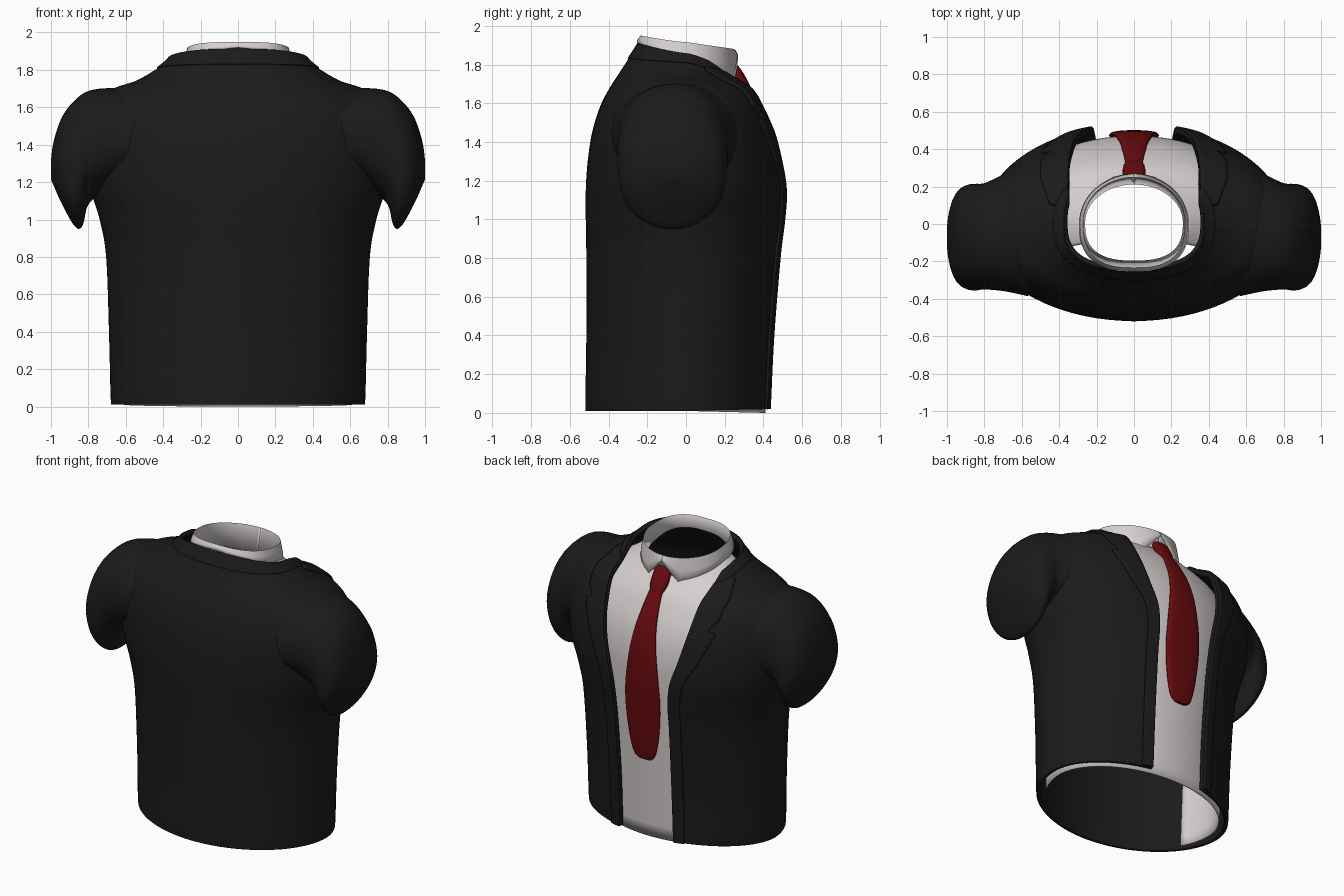
import bpy, math

if "Cube" in bpy.data.objects:
    bpy.data.objects.remove(bpy.data.objects["Cube"])


def material(name, rgb):
    m = bpy.data.materials.new(name)
    m.diffuse_color = (*rgb, 1)
    m.use_nodes = True
    m.node_tree.nodes["Principled BSDF"].inputs["Base Color"].default_value = m.diffuse_color
    return m


DARK = material("charcoal cloth", (0.0105, 0.0105, 0.0105))
WHITE = material("white cotton", (0.68, 0.63, 0.63))
RED = material("deep red silk", (0.135, 0.003, 0.004))


def loft(name, rows, mat, wrap=False, caps=False, thick=0, offset=-1, mirror=False, angle=50):
    """Skin a list of equally long point rows."""
    n = len(rows[0])
    verts = [p for r in rows for p in r]
    faces = []
    for i in range(len(rows) - 1):
        for j in range(n if wrap else n - 1):
            k = (j + 1) % n
            faces.append((i * n + j, i * n + k, (i + 1) * n + k, (i + 1) * n + j))
    if caps:
        faces.append(tuple(reversed(range(n))))
        faces.append(tuple(range((len(rows) - 1) * n, len(rows) * n)))
    me = bpy.data.meshes.new(name)
    me.from_pydata(verts, [], faces)
    me.materials.append(mat)
    ob = bpy.data.objects.new(name, me)
    bpy.context.collection.objects.link(ob)
    bpy.ops.object.select_all(action='DESELECT')
    ob.select_set(True)
    bpy.context.view_layer.objects.active = ob
    bpy.ops.object.shade_smooth_by_angle(angle=math.radians(angle))
    if mirror:
        md = ob.modifiers.new("mirror", 'MIRROR')
        md.use_mirror_merge = False
    if thick:
        md = ob.modifiers.new("thickness", 'SOLIDIFY')
        md.thickness, md.offset = thick, offset
    return ob


def sample(table, t):
    """Smooth interpolation through table rows at fractional index t."""
    i = min(int(t), len(table) - 2)
    f = t - i
    p1, p2 = table[i], table[i + 1]
    p0, p3 = table[max(i - 1, 0)], table[min(i + 2, len(table) - 1)]
    return [b + 0.5 * f * (c - a + f * (2 * a - 5 * b + 4 * c - d + f * (3 * (b - c) + d - a)))
            for a, b, c, d in zip(p0, p1, p2, p3)]


def lerp(keys, t):
    for (t0, v0), (t1, v1) in zip(keys, keys[1:]):
        if t <= t1:
            return v0 + (v1 - v0) * max(0, t - t0) / (t1 - t0)
    return keys[-1][1]


def spow(v, e):
    return math.copysign(abs(v) ** e, v)


def body(p, th):
    """Point on a torso ring: roundness, half width, back y/z, front y/z, side z."""
    n, a, yb, zb, yf, zf, zs = p[:7]
    c, s = math.cos(th), math.sin(th)
    y = spow(s, 2 / n) * (yf if s > 0 else -yb)
    z = zs + ((zf if s > 0 else zb) - zs) * abs(s)
    return (a * spow(c, 2 / n), y, z)


def edge_angle(p, x):
    return math.acos(min(0.985, (x / p[1]) ** (p[0] / 2)))


# Jacket rings; the last number is the half width of the front opening
JACKET = [
    (1.95, .678, -.520, .01, .450, .02, .01, .205),
    (1.95, .682, -.520, .08, .452, .08, .08, .205),
    (1.95, .690, -.515, .40, .468, .40, .40, .205),
    (2.0, .705, -.515, .80, .500, .80, .80, .21),
    (2.05, .740, -.518, 1.0, .522, 1.0, 1.0, .215),
    (2.1, .785, -.518, 1.15, .530, 1.15, 1.15, .235),
    (2.15, .805, -.508, 1.30, .512, 1.30, 1.30, .28),
    (2.2, .805, -.485, 1.45, .475, 1.45, 1.46, .315),
    (2.2, .770, -.445, 1.58, .420, 1.58, 1.61, .335),
    (2.2, .680, -.400, 1.67, .385, 1.655, 1.695, .345),
    (2.2, .550, -.355, 1.74, .350, 1.695, 1.74, .35),
    (2.3, .450, -.310, 1.81, .315, 1.715, 1.795, .352),
    (2.5, .395, -.270, 1.87, .285, 1.735, 1.835, .355),
    (2.7, .372, -.245, 1.91, .260, 1.74, 1.855, .355),
]


def jacket_row(t, count=72):
    p = sample(JACKET, t)
    e = edge_angle(p, p[7])
    a0, a1 = math.pi - e, 2 * math.pi + e
    return [body(p, a0 + (a1 - a0) * j / count) for j in range(count + 1)]


loft("jacket_body", [jacket_row(i / 5) for i in range(66)], DARK, thick=.025)

# Slightly raised jacket collar around the neck
loft("jacket_collar", [jacket_row(11.3 + i / 10) for i in range(18)], DARK, thick=.006, offset=1)

# Lapels with a notch, running down the front edges
WIDTH = [(0, .07), (4, .075), (5, .085), (6.2, .13), (7.4, .17), (7.5, .115), (7.7, .125),
         (8, .155), (9.5, .15), (11, .09)]
rows = []
for i in range(114):
    t = i / 10
    p = sample(JACKET, t)
    inner = edge_angle(p, p[7])
    outer = edge_angle(p, min(p[7] + lerp(WIDTH, t), p[1] * .97))
    rows.append([body(p, outer + (inner - outer) * j / 8) for j in range(9)])
loft("lapels", rows, DARK, thick=.012, offset=1, mirror=True)

# Short rounded sleeves: top x/z, bottom x/z, half depth, centre y
SLEEVE = [
    (.52, 1.68, .62, 1.20, .355, -.03), (.66, 1.702, .72, 1.15, .315, -.045),
    (.79, 1.69, .80, 1.08, .285, -.065), (.87, 1.64, .825, .985, .285, -.07),
    (.94, 1.55, .848, .95, .278, -.07), (.985, 1.42, .885, .98, .245, -.07),
    (1.0, 1.31, .945, 1.09, .16, -.07), (1.0, 1.24, .985, 1.18, .05, -.07),
    (.999, 1.215, .998, 1.209, .005, -.07),
]
rows = []
for i in range(41):
    xt, zt, xb, zb, ry, yc = sample(SLEEVE, i / 5)
    ring = []
    for j in range(40):
        c, s = math.cos(j * math.tau / 40), math.sin(j * math.tau / 40)
        u = spow(s, .92)
        ring.append(((xt + xb) / 2 + u * (xt - xb) / 2, yc + ry * spow(c, .92),
                     (zt + zb) / 2 + u * (zt - zb) / 2))
    rows.append(ring)
loft("sleeves", rows, DARK, wrap=True, mirror=True, angle=80)

# Shirt front, covering the front and sides only
SHIRT = [
    (2, .610, -.48, .01, .410, 0, .01), (2, .630, -.48, .5, .438, .5, .5),
    (2.1, .660, -.48, 1.1, .470, 1.1, 1.1), (2.2, .670, -.46, 1.3, .462, 1.3, 1.3),
    (2.2, .660, -.43, 1.45, .428, 1.45, 1.47), (2.2, .590, -.38, 1.60, .368, 1.58, 1.62),
    (2.2, .480, -.32, 1.69, .317, 1.66, 1.70), (2.2, .380, -.27, 1.77, .272, 1.71, 1.76),
    (2.2, .285, -.23, 1.86, .240, 1.75, 1.83),
]
loft("shirt_front", [[body(sample(SHIRT, i / 4), math.radians(-25 + 230 * j / 60))
                      for j in range(61)] for i in range(33)], WHITE, thick=.006)

# Folded shirt collar with two points
DROP = [(0, .03), (.49, .185), (1.57, .10), (math.pi, .03)]


def collar_row(sx, sy, kind):
    row = []
    for j in range(129):
        ph = j * math.tau / 128
        d = min(ph, math.tau - ph)
        drop = {"stand": .12 + .05 * math.cos(ph), "top": 0, "mid": lerp(DROP, d) / 2,
                "flap": lerp(DROP, d)}[kind]
        # the back of the collar is flatter than the front
        e = .75 if math.cos(ph) < 0 else 1
        row.append((-.272 * sx * spow(math.sin(ph), e), .008 + .242 * sy * spow(math.cos(ph), e),
                    1.915 - .035 * math.cos(ph) - drop))
    return row


loft("shirt_collar", [collar_row(1.08, 1.08, "flap"), collar_row(1.05, 1.05, "mid"),
                      collar_row(1, 1, "top"), collar_row(.96, .84, "stand")],
     WHITE, thick=.006, angle=80)


# Tie: height, half width, y, half thickness
def tie_part(name, table, steps):
    rows = []
    for i in range((len(table) - 1) * steps + 1):
        z, w, y, d = sample(table, i / steps)
        rows.append([(w * math.cos(k * math.tau / 20), y + d * spow(math.sin(k * math.tau / 20), .7), z)
                     for k in range(20)])
    loft(name, rows, RED, wrap=True, caps=True)


tie_part("tie_blade", [
    (.55, .045, .452, .010), (.58, .078, .453, .016), (.66, .103, .457, .020),
    (.80, .124, .464, .022), (.95, .133, .473, .022), (1.10, .125, .480, .022),
    (1.30, .100, .472, .022), (1.45, .077, .438, .022), (1.58, .058, .378, .020),
    (1.67, .045, .322, .018)], 5)
tie_part("tie_knot", [
    (1.635, .025, .330, .012), (1.655, .046, .320, .024), (1.70, .060, .293, .034),
    (1.76, .060, .262, .032), (1.79, .047, .252, .02), (1.80, .02, .25, .008)], 4)
